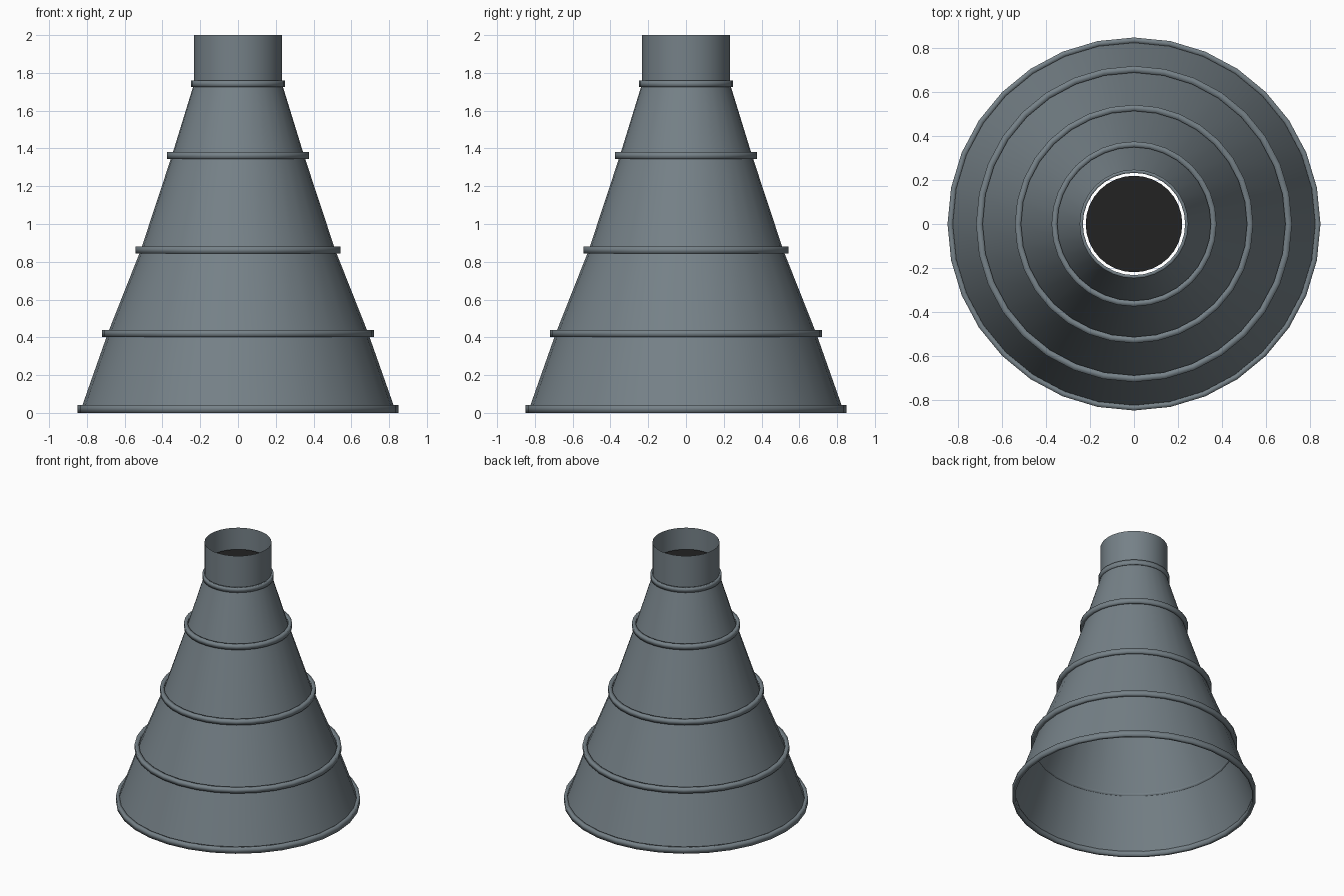
import bpy
import bmesh
import math

SIDES = 32

cube = bpy.data.objects.get("Cube")
if cube:
    bpy.data.objects.remove(cube, do_unlink=True)


def make_material(name, rgb):
    mat = bpy.data.materials.new(name)
    mat.use_nodes = True
    colour = (*rgb, 1.0)
    mat.diffuse_color = colour
    bsdf = mat.node_tree.nodes["Principled BSDF"]
    bsdf.inputs["Base Color"].default_value = colour
    bsdf.inputs["Roughness"].default_value = 0.6
    return mat


def lathe(name, profile, mat, closed=False, smooth=True):
    """Turn a list of (radius, height) points around the z axis."""
    bm = bmesh.new()
    loops = []
    for radius, z in profile:
        loop = []
        for i in range(SIDES):
            a = math.tau * i / SIDES
            loop.append(bm.verts.new((radius * math.cos(a), radius * math.sin(a), z)))
        loops.append(loop)
    pairs = list(zip(loops, loops[1:]))
    if closed:
        pairs.append((loops[-1], loops[0]))
    for low, high in pairs:
        for i in range(SIDES):
            j = (i + 1) % SIDES
            bm.faces.new((low[i], low[j], high[j], high[i])).smooth = smooth
    if len(loops) == 1:
        bm.faces.new(loops[0])
    mesh = bpy.data.meshes.new(name)
    bm.to_mesh(mesh)
    bm.free()
    mesh.materials.append(mat)
    obj = bpy.data.objects.new(name, mesh)
    bpy.context.collection.objects.link(obj)
    return obj


steel = make_material("blue_grey_steel", (0.18, 0.22, 0.245))
soot = make_material("soot_black", (0.016, 0.016, 0.016))

# Joints between the tapering sections: (wall radius, height)
joints = [(0.838, 0.0), (0.69, 0.42), (0.515, 0.862), (0.35, 1.362), (0.233, 1.742)]

# Open cone sections and the straight outlet pipe
for n, (low, high) in enumerate(zip(joints, joints[1:])):
    lathe(f"cone_section_{n + 1}", [low, high], steel)
lathe("outlet_pipe", [joints[-1], (0.233, 2.0)], steel)

# Flange rings around each joint: (outer radius, centre height)
flanges = [(0.85, 0.021), (0.72, 0.42), (0.543, 0.862), (0.376, 1.362), (0.248, 1.742)]
for n, ((outer, z), (wall, _)) in enumerate(zip(flanges, joints)):
    half = 0.021 if n == 0 else 0.018
    inner = wall - 0.012 if n == 0 else wall
    lathe(f"flange_ring_{n + 1}",
          [(inner, z - half), (outer, z - half), (outer, z + half), (inner, z + half)],
          steel, closed=True)

# Dark damper plate hanging inside the pipe
lathe("damper_plate", [(0.22, 1.84)], soot)
